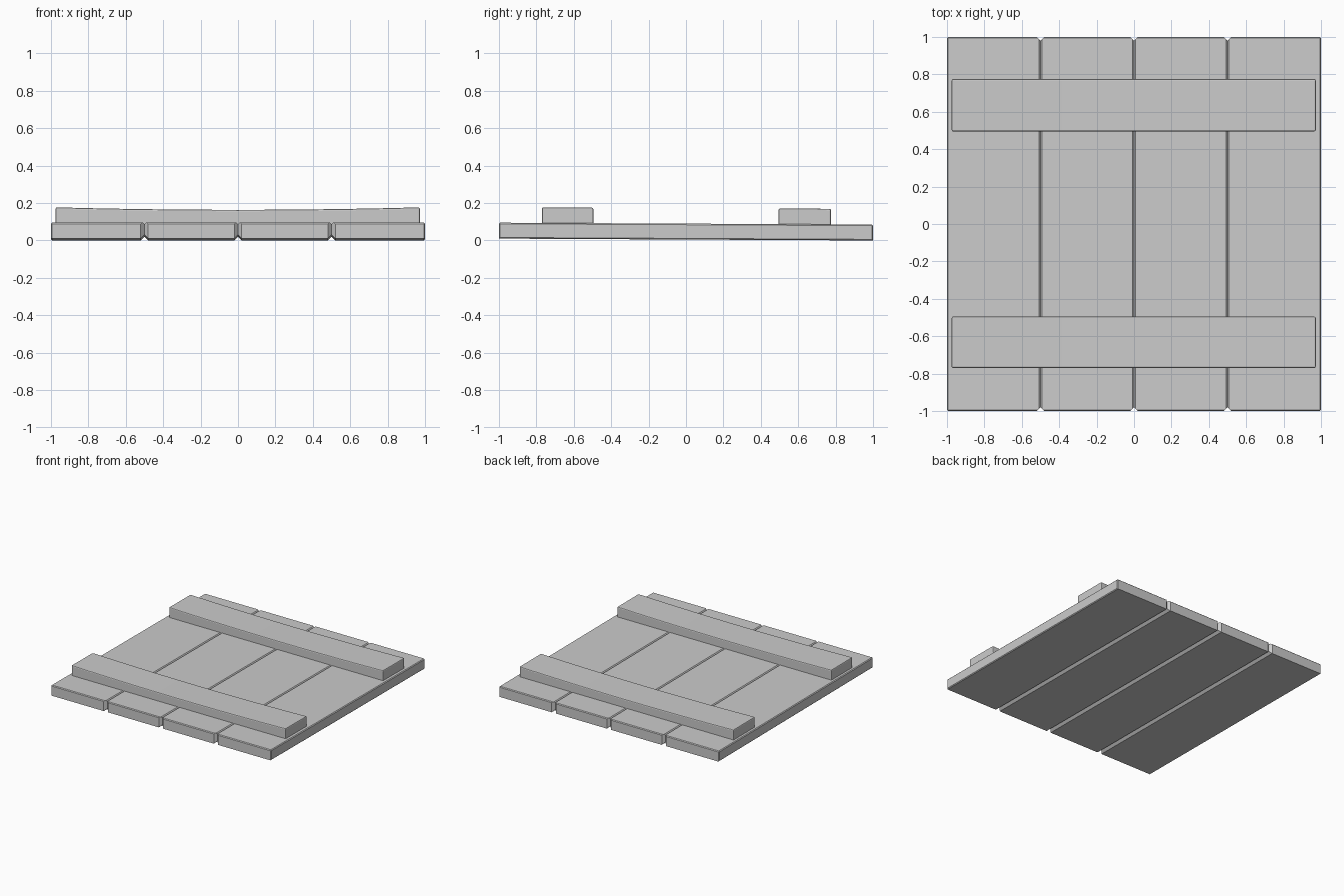
import bpy, bmesh

cube = bpy.data.objects.get("Cube")
if cube:
    bpy.data.objects.remove(cube, do_unlink=True)

GREY = (0.6, 0.6, 0.6, 1)
grey = bpy.data.materials.new("plain grey")
grey.use_nodes = True
grey.diffuse_color = GREY
grey.node_tree.nodes["Principled BSDF"].inputs["Base Color"].default_value = GREY


def box(x0, x1, y0, y1, z0, z1):
    bm = bmesh.new()
    bmesh.ops.create_cube(bm, size=1)
    for v in bm.verts:
        v.co = (x1 if v.co.x > 0 else x0,
                y1 if v.co.y > 0 else y0,
                z1 if v.co.z > 0 else z0)
    return bm


def bevel(bm, rule, size, segments=1):
    edges = [e for e in bm.edges if rule(*(e.verts[0].co + e.verts[1].co) / 2)]
    bmesh.ops.bevel(bm, geom=edges, offset=size, segments=segments,
                    profile=0.5, affect='EDGES')


def finish(bm, name, height=lambda x, y: 0):
    for v in bm.verts:
        v.co.z += height(v.co.x, v.co.y)
    bmesh.ops.recalc_face_normals(bm, faces=bm.faces)
    mesh = bpy.data.meshes.new(name)
    bm.to_mesh(mesh)
    bm.free()
    mesh.materials.append(grey)
    obj = bpy.data.objects.new(name, mesh)
    bpy.context.collection.objects.link(obj)


def tilt(x, y):
    return 0.005 * (1 - y)


# Four planks side by side, chamfered wide underneath and narrow on top
for i in range(4):
    left, right = -1 + i * 0.5, -0.5 + i * 0.5
    bm = box(left, right, -1, 1, 0, 0.085)

    def inner(x):
        return min(abs(x - s) for s in (-0.5, 0, 0.5)) < 0.001

    def outer(x):
        return abs(abs(x) - 1) < 0.001

    bevel(bm, lambda x, y, z: inner(x) and z < 0.08, 0.02)
    bevel(bm, lambda x, y, z: inner(x) and z > 0.08 and abs(y) < 0.01, 0.008)
    bevel(bm, lambda x, y, z: outer(x) or (abs(y) > 0.999 and z > 0.08), 0.006)
    finish(bm, f"plank_{i + 1}", tilt)

# Two battens across the planks, sagging slightly in the middle
for name, y0, y1 in (("front_batten", -0.77, -0.495), ("back_batten", 0.495, 0.775)):
    bm = box(-0.975, 0.972, y0, y1, 0.075, 0.169)
    bevel(bm, lambda x, y, z: z > 0.08, 0.008, 2)
    lengthwise = [e for e in bm.edges
                  if abs(e.verts[0].co.x - e.verts[1].co.x) > 1]
    bmesh.ops.subdivide_edges(bm, edges=lengthwise, cuts=9, use_grid_fill=True)
    finish(bm, name, lambda x, y: tilt(x, y) - 0.014 * (1 - x * x))
